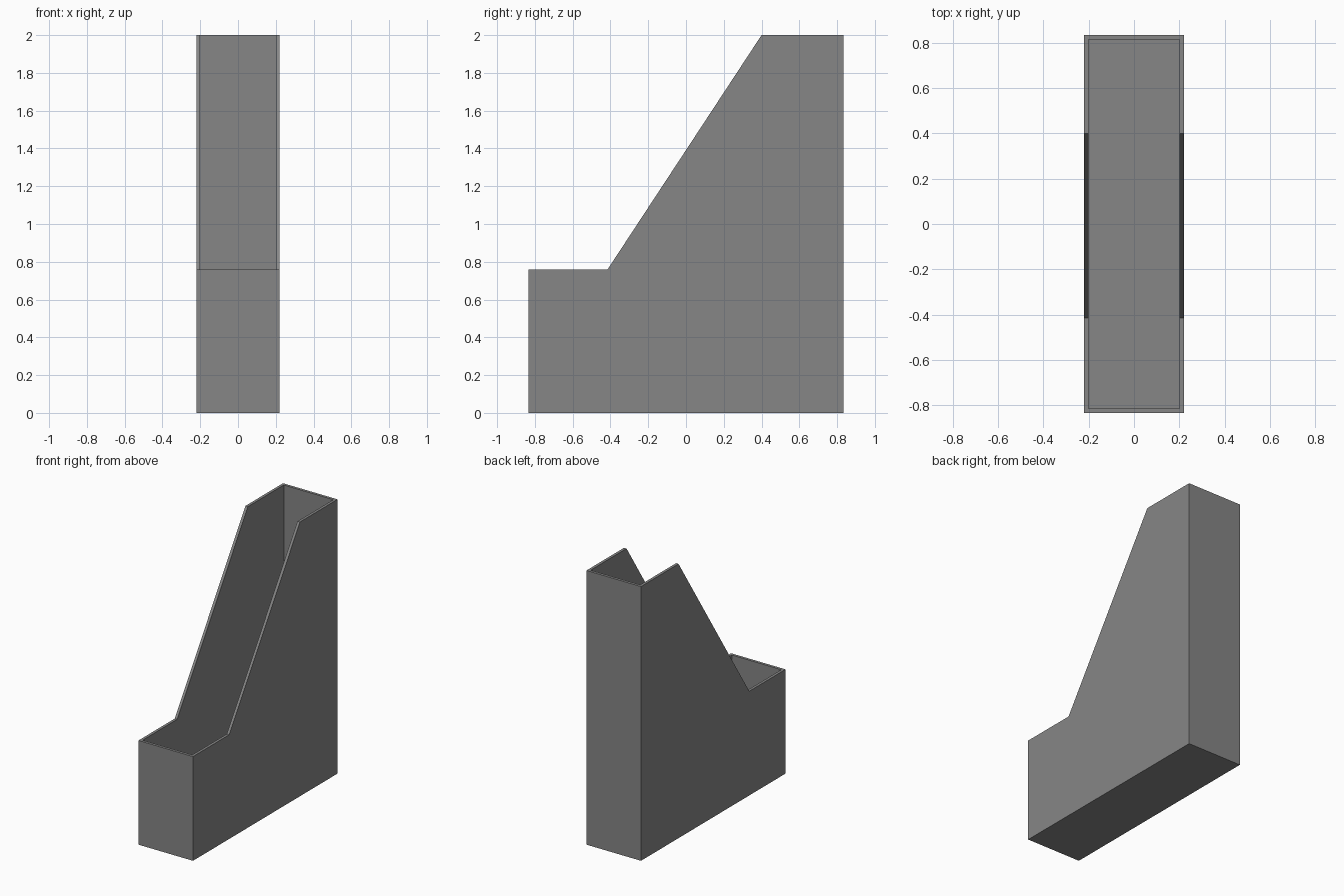
import bpy
import bmesh

# Remove the default cube only
cube = bpy.data.objects.get("Cube")
if cube:
    bpy.data.objects.remove(cube, do_unlink=True)

HALF_WIDTH, HALF_DEPTH, WALL = 0.22, 0.833, 0.02

# Side outline (y, z): bottom front, bottom back, top back, slope top, slope foot, lip front
OUTLINE = [(-HALF_DEPTH, 0), (HALF_DEPTH, 0), (HALF_DEPTH, 2.0),
           (0.4, 2.0), (-0.415, 0.76), (-HALF_DEPTH, 0.76)]


def make_material(name, colour):
    mat = bpy.data.materials.new(name)
    mat.use_nodes = True
    mat.diffuse_color = colour
    mat.node_tree.nodes["Principled BSDF"].inputs["Base Color"].default_value = colour
    return mat


# Open-topped shell: two side panels joined by floor, back and front panels
bm = bmesh.new()
left, right = ([bm.verts.new((x, y, z)) for y, z in OUTLINE]
               for x in (HALF_WIDTH, -HALF_WIDTH))
bm.faces.new(left)
bm.faces.new(right[::-1])
for a, b in ((0, 1), (1, 2), (5, 0)):
    bm.faces.new((left[b], left[a], right[a], right[b]))

mesh = bpy.data.meshes.new("file_holder")
bm.to_mesh(mesh)
bm.free()
mesh.materials.append(make_material("mid grey", (0.24, 0.24, 0.24, 1)))

holder = bpy.data.objects.new("file_holder", mesh)
bpy.context.collection.objects.link(holder)

# Wall thickness grows inward, closing the rim along the top
shell = holder.modifiers.new("wall_thickness", 'SOLIDIFY')
shell.thickness = WALL
shell.offset = -1
shell.use_even_offset = True
shell.use_rim = True
